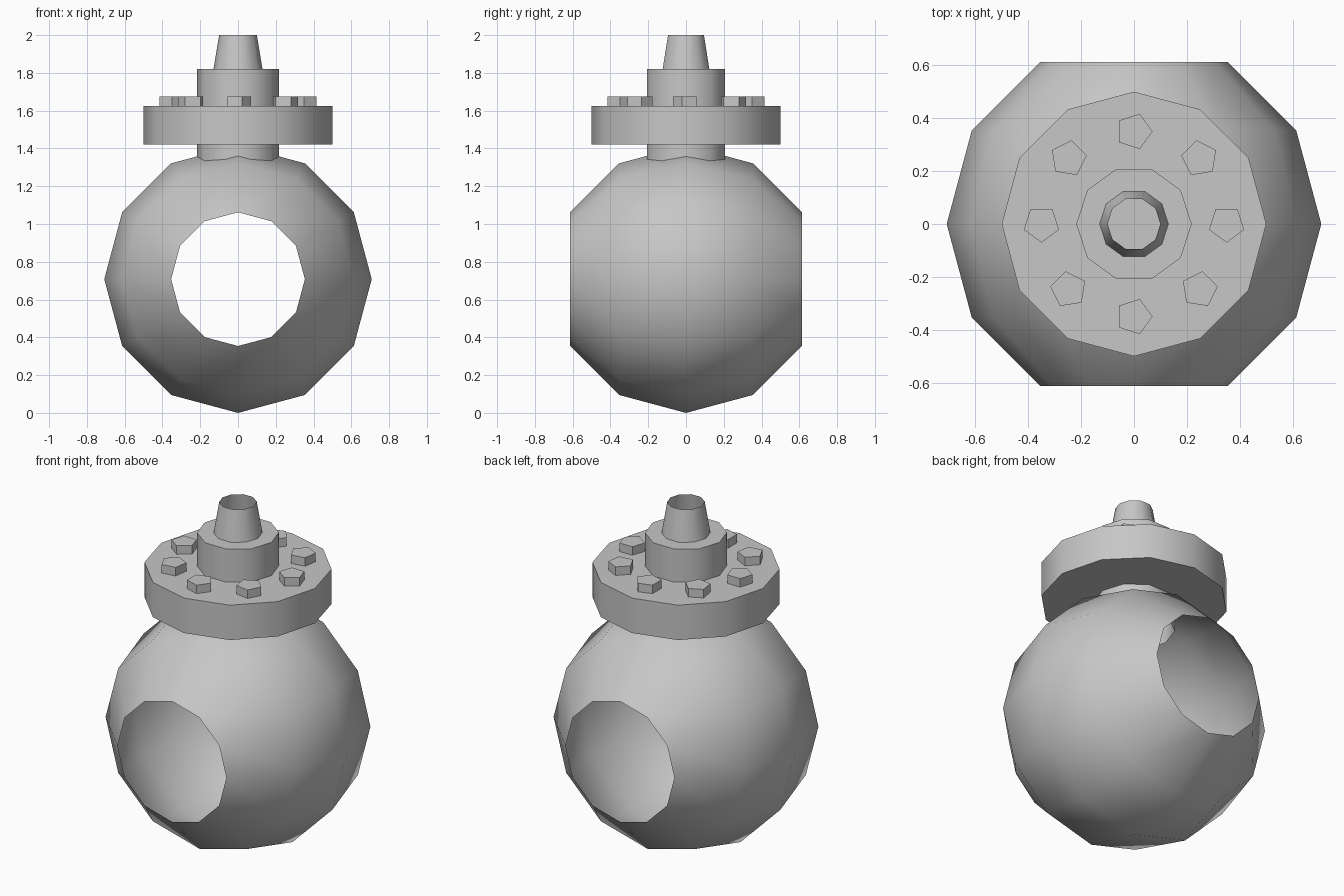
import bpy
import bmesh
from math import sin, cos, pi, radians
from mathutils import Matrix

cube = bpy.data.objects.get("Cube")
if cube:
    bpy.data.objects.remove(cube, do_unlink=True)

GRAY = (0.57, 0.57, 0.57, 1.0)
metal = bpy.data.materials.new("gray_metal")
metal.use_nodes = True
metal.diffuse_color = GRAY
shader = next(n for n in metal.node_tree.nodes if n.type == "BSDF_PRINCIPLED")
shader.inputs["Base Color"].default_value = GRAY


def turned(name, profile, sides, cap_bottom=False, cap_top=False, matrix=Matrix()):
    """Turn a (radius, height) profile around z, listed from bottom to top."""
    bm = bmesh.new()
    rings = []
    for r, z in profile:
        angles = [2 * pi * i / sides for i in range(sides)]
        rings.append([bm.verts.new((r * cos(a), r * sin(a), z)) for a in angles])
    for low, high in zip(rings, rings[1:]):
        for i in range(sides):
            j = (i + 1) % sides
            bm.faces.new((low[i], low[j], high[j], high[i]))
    if cap_bottom:
        bm.faces.new(rings[0][::-1])
    if cap_top:
        bm.faces.new(rings[-1])
    bm.transform(matrix)
    mesh = bpy.data.meshes.new(name)
    bm.to_mesh(mesh)
    bm.free()
    mesh.materials.append(metal)
    obj = bpy.data.objects.new(name, mesh)
    bpy.context.collection.objects.link(obj)
    bpy.ops.object.select_all(action="DESELECT")
    obj.select_set(True)
    bpy.context.view_layer.objects.active = obj
    bpy.ops.object.shade_smooth_by_angle(angle=radians(40))
    return obj


# Hollow ball shell, open at the front and back
R = 0.708
ball_profile = [(R * cos(radians(a)), R * sin(radians(a))) for a in range(-60, 61, 30)]
turned("ball_shell", ball_profile, 12,
       matrix=Matrix.Translation((0, 0, R)) @ Matrix.Rotation(pi / 2, 4, "X"))

# Neck reaching into the ball, with the flange around it
turned("neck", [(0.218, 1.26), (0.218, 1.82)], 10, cap_top=True)
turned("flange", [(0.5, 1.42), (0.5, 1.625)], 12, cap_bottom=True, cap_top=True)

# Tapered open nozzle
turned("nozzle", [(0.13, 1.82), (0.1, 2.0)], 10)

# Opposite pairs of five-sided bolts; both of a pair share one orientation
for step in range(-1, 3):
    angle = step * pi / 4
    for side in (1, -1):
        place = Matrix.Translation((side * 0.35 * cos(angle), side * 0.35 * sin(angle), 1.62))
        turned("flange_bolt", [(0.07, 0), (0.07, 0.055)], 5, cap_bottom=True, cap_top=True,
               matrix=place @ Matrix.Rotation(angle - pi / 2, 4, "Z"))
